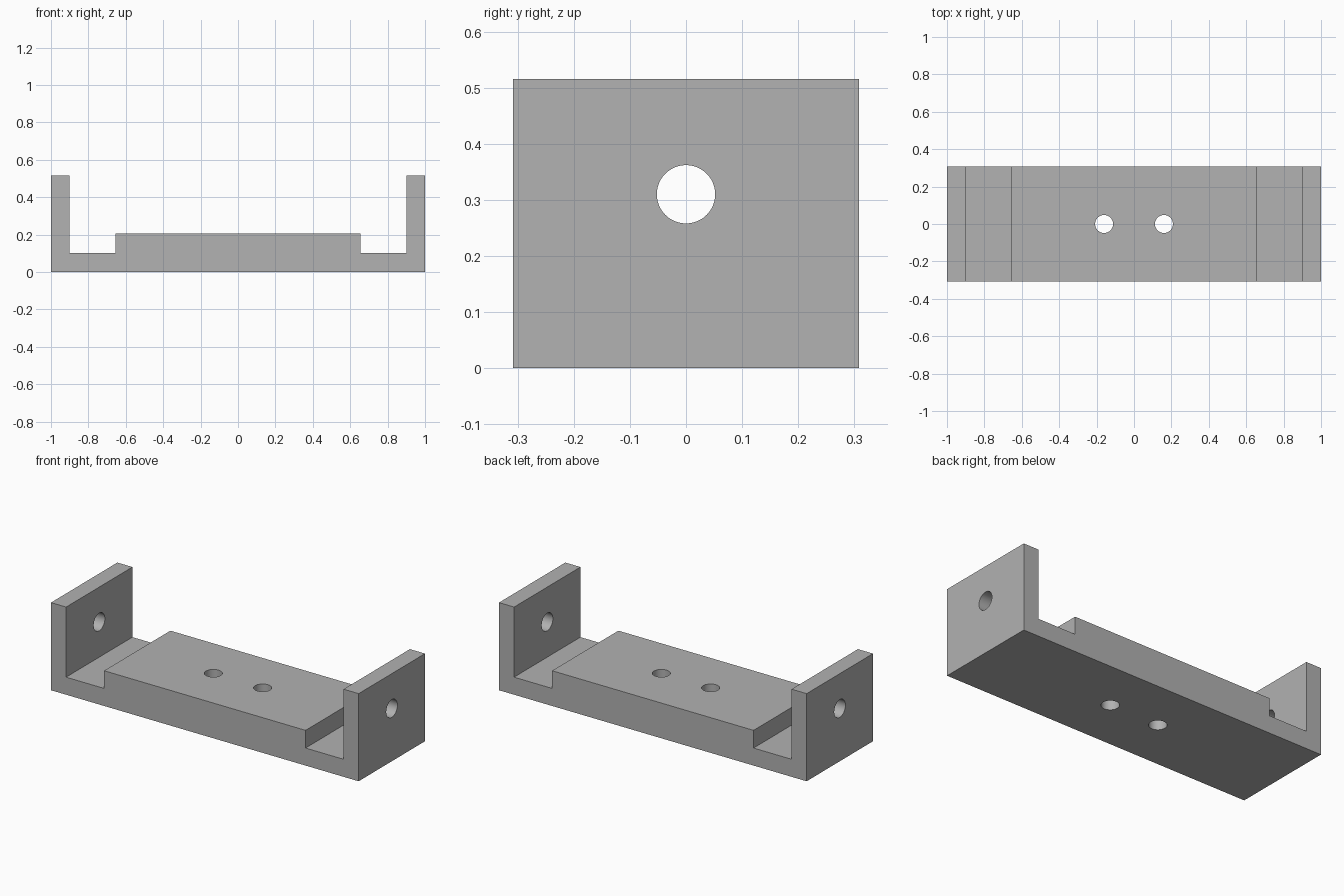
import bpy
import bmesh
import math
from mathutils import Vector

cube = bpy.data.objects.get("Cube")
if cube:
    bpy.data.objects.remove(cube, do_unlink=True)

HALF_DEPTH = 0.308

# Single grey material
grey = bpy.data.materials.new("plain grey")
grey.use_nodes = True
colour = (0.445, 0.445, 0.445, 1)
grey.diffuse_color = colour
grey.node_tree.nodes["Principled BSDF"].inputs["Base Color"].default_value = colour

# Bracket body: half outline mirrored about the centre, extruded front to back
half = [(1, 0), (1, 0.515), (0.902, 0.515), (0.902, 0.103),
        (0.655, 0.103), (0.655, 0.207)]
outline = half + [(-x, z) for x, z in reversed(half)]
bm = bmesh.new()
face = bm.faces.new([bm.verts.new((x, -HALF_DEPTH, z)) for x, z in outline])
side = bmesh.ops.extrude_face_region(bm, geom=[face])
moved = [v for v in side["geom"] if isinstance(v, bmesh.types.BMVert)]
bmesh.ops.translate(bm, verts=moved, vec=Vector((0, 2 * HALF_DEPTH, 0)))
bmesh.ops.recalc_face_normals(bm, faces=bm.faces)
mesh = bpy.data.meshes.new("mounting_bracket")
bm.to_mesh(mesh)
bm.free()
mesh.materials.append(grey)
bracket = bpy.data.objects.new("mounting_bracket", mesh)
bpy.context.collection.objects.link(bracket)


def drill(name, centre, radius, length, rotation=(0, 0, 0)):
    """Cut a round hole through the bracket."""
    bpy.ops.mesh.primitive_cylinder_add(vertices=48, radius=radius, depth=length,
                                        location=centre, rotation=rotation)
    cutter = bpy.context.object
    cutter.name = name + "_cutter"
    cutter.hide_render = True
    cutter.data.materials.append(grey)
    cut = bracket.modifiers.new(name, "BOOLEAN")
    cut.operation = "DIFFERENCE"
    cut.solver = "EXACT"
    cut.object = cutter
    bpy.context.view_layer.objects.active = bracket
    bpy.ops.object.modifier_apply(modifier=cut.name)
    bpy.data.objects.remove(cutter, do_unlink=True)


# Matching holes in the upright ends and in the raised base
for label, s in (("left", 1), ("right", -1)):
    drill(label + "_end_hole", (s * 0.95, 0, 0.31), 0.052, 0.3, (0, math.pi / 2, 0))
    drill(label + "_base_hole", (s * 0.16, 0, 0.1), 0.048, 0.5)

# Smooth hole walls, crisp edges
bpy.ops.object.select_all(action="DESELECT")
bracket.select_set(True)
bpy.context.view_layer.objects.active = bracket
bpy.ops.object.shade_smooth_by_angle(angle=math.radians(30))
